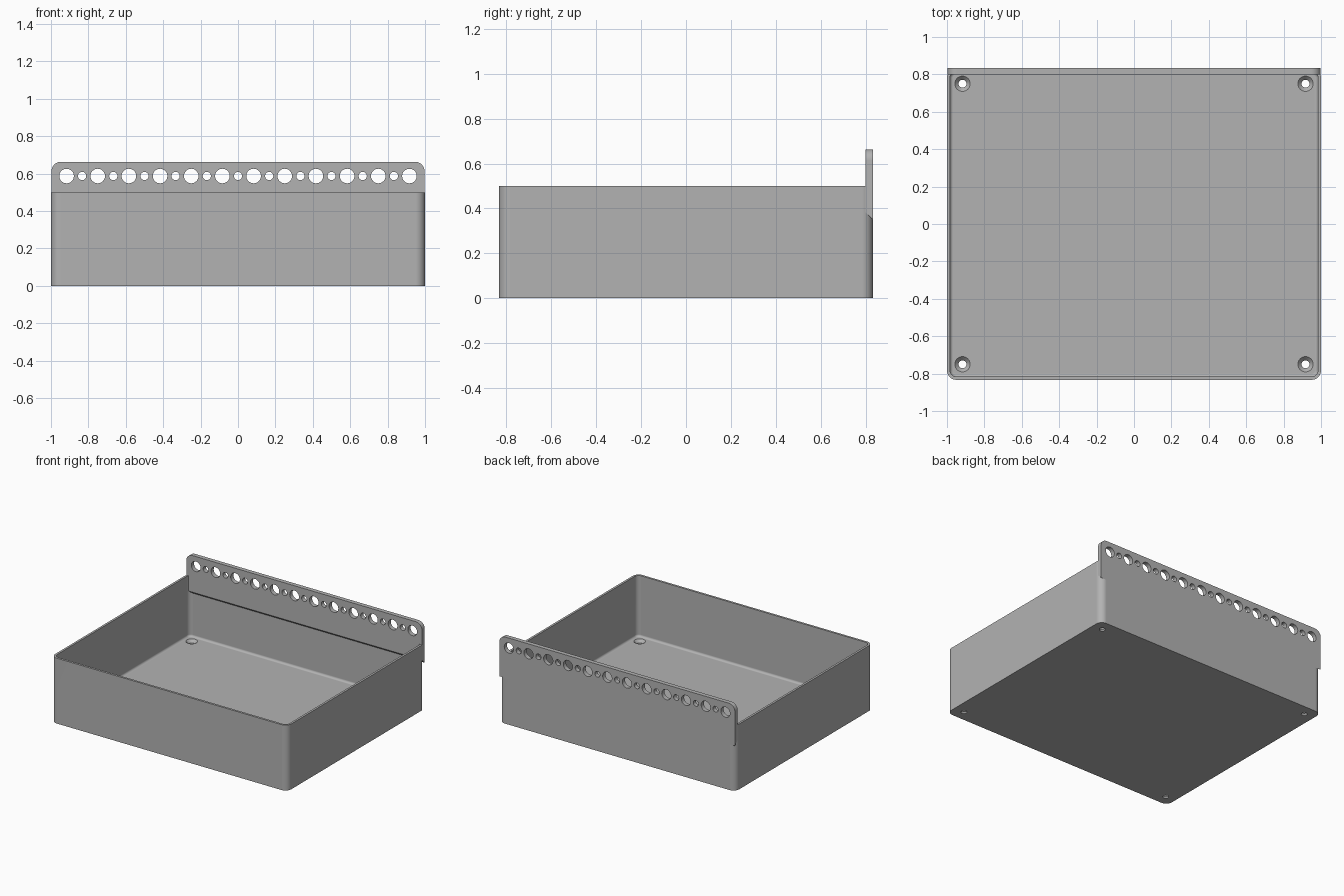
import bpy, bmesh, math
from mathutils import Matrix

cube = bpy.data.objects.get("Cube")
if cube:
    bpy.data.objects.remove(cube, do_unlink=True)

# Overall sizes
HX, HY, HEIGHT = 1.0, 0.833, 0.5
WALL, FLOOR, FILLET, CORNER = 0.0167, 0.0333, 0.0167, 0.05
RAIL_X, RAIL_TOP, RAIL_FRONT = 0.997, 0.663, 0.8

grey = bpy.data.materials.new("plain grey")
grey.use_nodes = True
colour = (0.45, 0.45, 0.45, 1)
grey.diffuse_color = colour
grey.node_tree.nodes["Principled BSDF"].inputs["Base Color"].default_value = colour


def make_object(name, bm):
    bmesh.ops.recalc_face_normals(bm, faces=bm.faces)
    mesh = bpy.data.meshes.new(name)
    bm.to_mesh(mesh)
    bm.free()
    mesh.materials.append(grey)
    obj = bpy.data.objects.new(name, mesh)
    bpy.context.collection.objects.link(obj)
    return obj


def bridge(bm, rings):
    """Skin a list of equal rings and cap both ends."""
    for a, b in zip(rings, rings[1:]):
        for i in range(len(a)):
            j = (i + 1) % len(a)
            bm.faces.new((a[i], a[j], b[j], b[i]))
    bm.faces.new(rings[0])
    bm.faces.new(rings[-1])


def arc(cx, cy, r, start, steps=10):
    """Quarter arc, starting at an angle in degrees."""
    angles = [math.radians(start + 90 * i / steps) for i in range(steps + 1)]
    return [(cx + r * math.cos(a), cy + r * math.sin(a)) for a in angles]


def cut(obj, cutter):
    mod = obj.modifiers.new("holes", "BOOLEAN")
    mod.operation, mod.solver, mod.object = "DIFFERENCE", "EXACT", cutter
    bpy.context.view_layer.update()
    evaluated = obj.evaluated_get(bpy.context.evaluated_depsgraph_get())
    mesh = bpy.data.meshes.new_from_object(evaluated)
    obj.modifiers.clear()
    obj.data = mesh
    bpy.data.objects.remove(cutter, do_unlink=True)


def smooth(obj):
    bpy.ops.object.select_all(action="DESELECT")
    obj.select_set(True)
    bpy.context.view_layer.objects.active = obj
    bpy.ops.object.shade_smooth_by_angle(angle=math.radians(30))
    obj.modifiers.new("flat panels", "WEIGHTED_NORMAL").keep_sharp = True


# Tray: rounded rectangles stacked up the outside and down the inside
def tray_ring(bm, inset, z):
    cx, cy, r = HX - CORNER, HY - CORNER, CORNER - inset
    points = []
    for sx, sy, start in ((1, 1, 0), (-1, 1, 90), (-1, -1, 180), (1, -1, 270)):
        points += arc(sx * cx, sy * cy, r, start)
    return [bm.verts.new((x, y, z)) for x, y in points]


profile = [(0, 0), (0, HEIGHT), (WALL, HEIGHT)]
profile += [(x, z) for x, z in arc(WALL + FILLET, FLOOR + FILLET, FILLET, 180, 6)]
bm = bmesh.new()
bridge(bm, [tray_ring(bm, inset, z) for inset, z in profile])
tray = make_object("tray", bm)

# Countersunk screw holes in the floor corners
bm = bmesh.new()
for sx in (-1, 1):
    for sy in (-1, 1):
        rings = []
        for r, z in ((0.021, -0.05), (0.021, 0.012), (0.041, FLOOR), (0.041, 0.06)):
            rings.append([bm.verts.new((sx * 0.917 + r * math.cos(math.tau * i / 32),
                                        sy * 0.75 + r * math.sin(math.tau * i / 32), z))
                          for i in range(32)])
        bridge(bm, rings)
cut(tray, make_object("screw_hole_cutter", bm))
smooth(tray)

# Hanging rail: round upper corners and a sloped underside
top = arc(RAIL_X - CORNER, RAIL_TOP - CORNER, CORNER, 0)
top += arc(CORNER - RAIL_X, RAIL_TOP - CORNER, CORNER, 90)
bm = bmesh.new()
rings = []
for y, low in ((RAIL_FRONT, 0.383), (HY, 0.35)):
    outline = top + [(-RAIL_X, low), (RAIL_X, low)]
    rings.append([bm.verts.new((x, y, z)) for x, z in outline])
bridge(bm, rings)
rail = make_object("hanging_rail", bm)

# Alternating large and small holes along the rail
bm = bmesh.new()
for i in range(23):
    r = 0.022 if i % 2 else 0.039
    place = Matrix.Translation(((i - 11) / 12, HY, 0.587)) @ Matrix.Rotation(math.pi / 2, 4, "X")
    bmesh.ops.create_cone(bm, cap_ends=True, segments=32, radius1=r, radius2=r,
                          depth=0.2, matrix=place)
cut(rail, make_object("rail_hole_cutter", bm))
smooth(rail)
